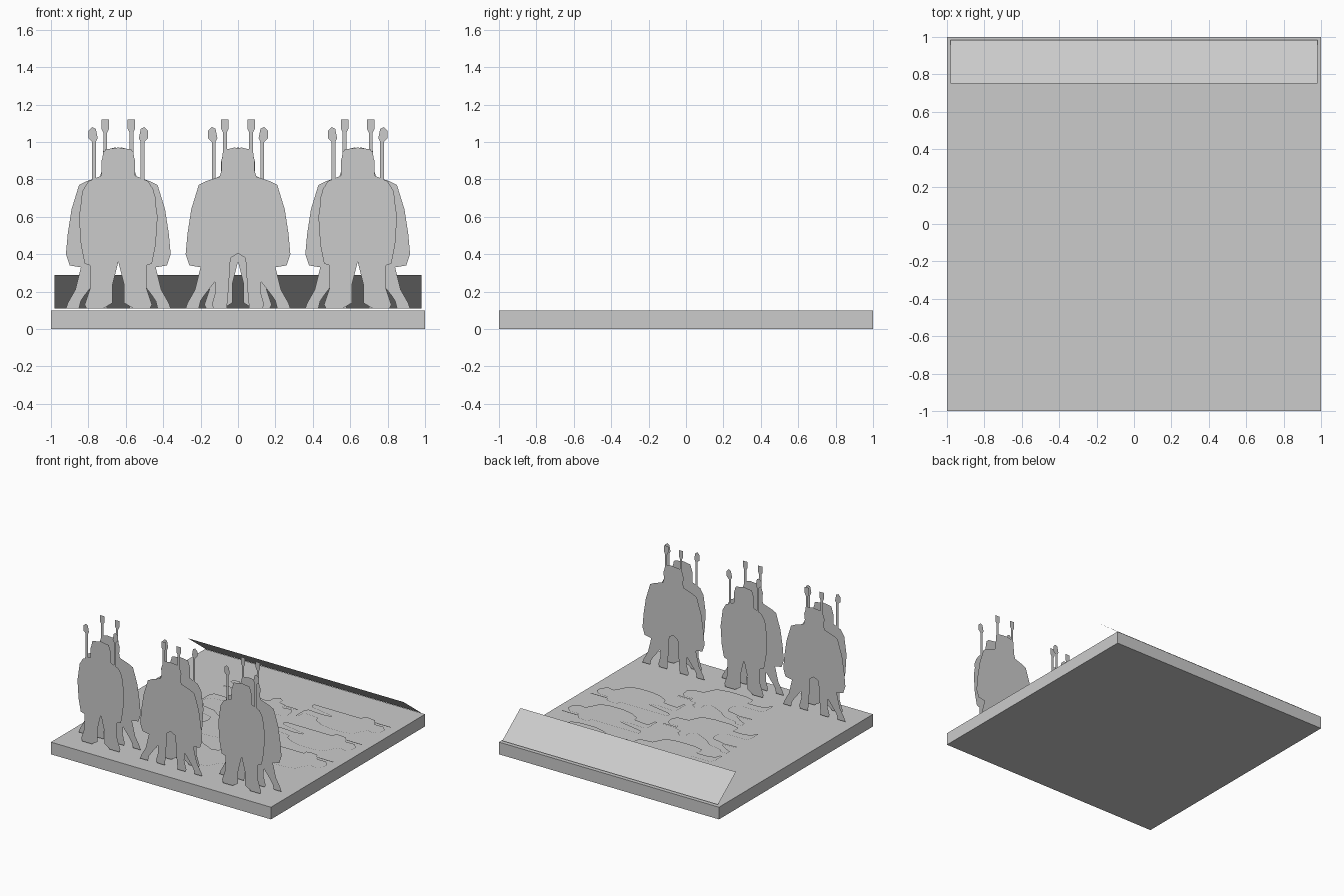
import bpy
import bmesh
from mathutils import Vector

default_cube = bpy.data.objects.get("Cube")
if default_cube:
    bpy.data.objects.remove(default_cube, do_unlink=True)

# One plain grey for everything
GREY = (0.6, 0.6, 0.6, 1.0)
stone_grey = bpy.data.materials.new("plain_grey")
stone_grey.use_nodes = True
stone_grey.diffuse_color = GREY
stone_grey.node_tree.nodes["Principled BSDF"].inputs["Base Color"].default_value = GREY


def link_mesh(name, bm):
    """Turn a bmesh into a named grey object."""
    mesh = bpy.data.meshes.new(name)
    bm.to_mesh(mesh)
    bm.free()
    mesh.materials.append(stone_grey)
    obj = bpy.data.objects.new(name, mesh)
    bpy.context.collection.objects.link(obj)
    return obj


def flat_sheet(name, corners, facing):
    """Make a paper-thin face from its outline, turned towards 'facing'."""
    bm = bmesh.new()
    face = bm.faces.new([bm.verts.new(corner) for corner in corners])
    face.normal_update()
    if face.normal.dot(Vector(facing)) < 0:
        face.normal_flip()
    bmesh.ops.triangulate(bm, faces=[face], ngon_method='EAR_CLIP')
    return link_mesh(name, bm)


def standing_cutout(name, outline, centre_x, y, side):
    """Stand an outline upright; side = -1 mirrors it."""
    corners = [(centre_x + side * u / 100, y, v / 100) for u, v in outline]
    return flat_sheet(name, corners, (0, -1, 0))


def lying_cutout(name, outline, shift_x, shift_y):
    """Lay an outline just above the board."""
    corners = [(shift_x + u / 100, shift_y + v / 100, 0.105) for u, v in outline]
    return flat_sheet(name, corners, (0, 0, 1))


# Outlines in hundredths of a unit
WIDE_SOLDIER = [
    # helmet and inner spear
    (-8, 82), (-9, 90), (-7, 96), (2, 97), (6, 96),
    (6, 105), (5, 107), (5, 112), (9, 112), (9, 107), (8, 105), (8, 96), (9, 84),
    # spear arm and cloak
    (11, 78), (18, 73), (20, 68), (17, 65), (11, 66), (10, 58), (16, 53),
    (18, 45), (18, 38), (13, 33),
    # legs
    (12, 20), (14, 13), (13, 11), (6, 11), (5, 22), (4, 38), (-1, 41), (-7, 36),
    (-11, 27), (-18, 18), (-20, 15), (-21, 11), (-28, 11), (-27, 14), (-23, 21),
    # large shield
    (-20, 33), (-26, 34), (-28, 40), (-27, 51), (-25, 64), (-21, 77), (-17, 79),
]

NARROW_SOLDIER = [
    # helmet and outer spear
    (-9, 82), (-9, 90), (-7, 96), (0, 97), (8, 95), (9, 88), (9, 82), (12, 80),
    (12, 100), (11, 102), (12, 107), (14, 108), (16, 106), (16, 102), (14, 100),
    # shield arm and cloak
    (14, 78), (18, 76), (20, 70), (19, 65), (20, 52), (18, 42), (15, 36),
    # legs
    (15, 22), (18, 13), (17, 11), (8, 11), (7, 20), (5, 30), (2, 38), (0, 36),
    (-3, 24), (-3, 14), (-8, 11), (-17, 11), (-16, 14), (-10, 20), (-10, 30),
    # shield
    (-12, 33), (-18, 35), (-20, 45), (-21, 60), (-19, 74), (-16, 79),
]

FALLEN_ON_BACK = [
    # upper leg, chest, arm and face
    (-51, 67), (-45, 67), (-43, 64), (-32, 62), (-24, 56), (-13, 51), (-8, 53),
    (-8, 58), (-4, 61), (0, 58), (0, 54), (5, 53), (6, 52), (18, 52), (18, 50),
    (6, 50), (7, 48), (14, 49), (17, 46), (18, 39), (15, 36), (6, 35),
    # shield
    (3, 29), (1, 25), (-9, 23), (-24, 23), (-32, 25), (-33, 28), (-32, 32),
    # lower leg and spear end
    (-42, 32), (-48, 30), (-49, 26), (-51, 26), (-51, 35), (-49, 39), (-32, 39),
    (-27, 42), (-26, 47), (-28, 51), (-40, 54), (-51, 53), (-51, 55), (-39, 56),
    (-45, 60), (-51, 63),
]

FALLEN_WITH_SPEAR = [
    # spear, hand and helmet
    (23, 66), (66, 66), (66, 69), (69, 70), (76, 69), (78, 66), (93, 66), (93, 65),
    (79, 65), (80, 63), (88, 63), (92, 59), (92, 54), (88, 50), (82, 51),
    # shield
    (79, 46), (76, 40), (68, 38), (56, 38), (47, 40), (40, 44), (39, 48),
    # legs
    (30, 49), (26, 49), (25, 42), (23, 42), (23, 54), (25, 56), (38, 55),
    (46, 56), (45, 57), (25, 61), (23, 63),
]

# Square board
board = bmesh.new()
bmesh.ops.create_cube(board, size=1)
for vert in board.verts:
    vert.co = (vert.co.x * 2, vert.co.y * 2, (vert.co.z + 0.5) * 0.1)
link_mesh("base_board", board)

# Leaning panel along the back edge
HALF, LOW, HIGH = 0.98, (0.985, 0.11), (0.75, 0.29)
flat_sheet("sloping_panel",
           [(-HALF, *LOW), (HALF, *LOW), (HALF, *HIGH), (-HALF, *HIGH)],
           (0, 1, 1))

# Three standing groups, each with a front pair and a rear pair
FRONT_Y, REAR_Y, PAIR_GAP = -0.87, -0.755, 0.006
groups = {
    "right": (-0.64, NARROW_SOLDIER, WIDE_SOLDIER),
    "middle": (0.0, WIDE_SOLDIER, NARROW_SOLDIER),
    "left": (0.64, NARROW_SOLDIER, WIDE_SOLDIER),
}
for group, (centre_x, front, rear) in groups.items():
    for row, outline, y in (("front", front, FRONT_Y), ("rear", rear, REAR_Y)):
        for label, side in (("plain", 1), ("mirrored", -1)):
            offset = 0 if side > 0 else PAIR_GAP
            standing_cutout(f"{group}_{row}_soldier_{label}", outline,
                            centre_x, y + offset, side)

# Two columns of fallen soldiers
for shift_x, shift_y in ((0, 0), (0, -0.47), (0.19, -0.935)):
    lying_cutout("fallen_soldier_on_back", FALLEN_ON_BACK, shift_x, shift_y)
for row in range(3):
    lying_cutout("fallen_soldier_with_spear", FALLEN_WITH_SPEAR, 0, -0.373 * row)
